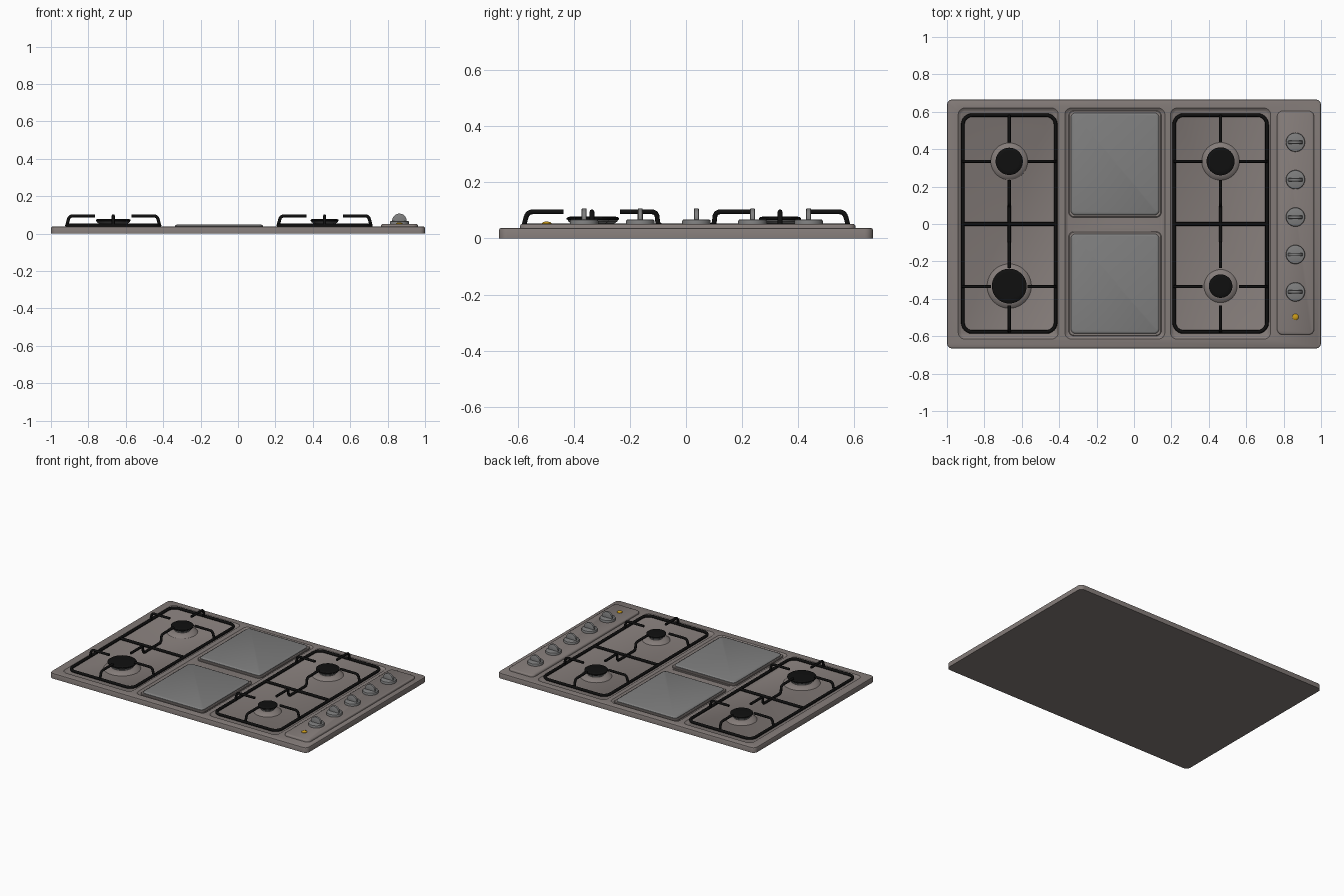
import bpy, bmesh, math
from mathutils import Vector

if "Cube" in bpy.data.objects:
    bpy.data.objects.remove(bpy.data.objects["Cube"])


def material(name, rgb):
    m = bpy.data.materials.new(name)
    m.diffuse_color = (*rgb, 1)
    m.use_nodes = True
    m.node_tree.nodes["Principled BSDF"].inputs["Base Color"].default_value = m.diffuse_color
    return m


STEEL = material("steel", (0.23, 0.20, 0.19))
BLACK = material("black_iron", (0.005, 0.005, 0.005))
GREY = material("grey_metal", (0.21, 0.21, 0.21))
AMBER = material("amber", (0.6, 0.33, 0.01))


def finish(ob, mat, angle=35):
    if mat:
        ob.data.materials.append(mat)
    bpy.ops.object.select_all(action='DESELECT')
    ob.select_set(True)
    bpy.context.view_layer.objects.active = ob
    bpy.ops.object.shade_smooth_by_angle(angle=math.radians(angle))
    return ob


def loft(name, rings, mat, angle=35):
    """Closed solid through a stack of equal-length rings."""
    bm = bmesh.new()
    loops = [[bm.verts.new(p) for p in r] for r in rings]
    n = len(loops[0])
    for a, b in zip(loops, loops[1:]):
        for i in range(n):
            j = (i + 1) % n
            bm.faces.new((a[i], a[j], b[j], b[i]))
    bm.faces.new(loops[0][::-1])
    bm.faces.new(loops[-1])
    bmesh.ops.recalc_face_normals(bm, faces=bm.faces)
    me = bpy.data.meshes.new(name)
    bm.to_mesh(me)
    bm.free()
    ob = bpy.data.objects.new(name, me)
    bpy.context.collection.objects.link(ob)
    return finish(ob, mat, angle)


def round_rect(x0, x1, y0, y1, r, z, seg=6):
    pts = []
    for k, (cx, cy) in enumerate([(x1 - r, y1 - r), (x0 + r, y1 - r), (x0 + r, y0 + r), (x1 - r, y0 + r)]):
        for i in range(seg + 1):
            a = math.pi / 2 * (k + i / seg)
            pts.append((cx + r * math.cos(a), cy + r * math.sin(a), z))
    return pts


def slab(name, x0, x1, y0, y1, r, layers, mat):
    """Rounded rectangle solid; layers are (inset, z)."""
    return loft(name, [round_rect(x0 + d, x1 - d, y0 + d, y1 - d, max(r - d, 0.004), z)
                       for d, z in layers], mat)


def lathe(name, x, y, profile, mat, n=40):
    return loft(name, [[(x + r * math.cos(2 * math.pi * i / n), y + r * math.sin(2 * math.pi * i / n), z)
                        for i in range(n)] for r, z in profile], mat)


def fillet(points, r, seg=5):
    """Round the inner corners of an open path."""
    p = [Vector(q) for q in points]
    out = [p[0]]
    for a, b, c in zip(p, p[1:], p[2:]):
        s, e = b + (a - b).normalized() * r, b + (c - b).normalized() * r
        for i in range(seg + 1):
            t = i / seg
            out.append(s * (1 - t) ** 2 + b * 2 * t * (1 - t) + e * t * t)
    return out + [p[-1]]


def rods(name, paths, radius, mat):
    """Round bars along paths of (points, closed)."""
    cu = bpy.data.curves.new(name, 'CURVE')
    cu.dimensions = '3D'
    cu.bevel_depth = radius
    cu.bevel_resolution = 2
    cu.use_fill_caps = True
    for pts, closed in paths:
        s = cu.splines.new('POLY')
        s.points.add(len(pts) - 1)
        for sp, q in zip(s.points, pts):
            sp.co = (*q, 1)
        s.use_cyclic_u = closed
    ob = bpy.data.objects.new(name, cu)
    bpy.context.collection.objects.link(ob)
    bpy.ops.object.select_all(action='DESELECT')
    ob.select_set(True)
    bpy.context.view_layer.objects.active = ob
    bpy.ops.object.convert(target='MESH')
    return finish(bpy.context.view_layer.objects.active, mat, 50)


# Base plate with three shallow pressed recesses
TOP, FLOOR = 0.037, 0.027
base = slab("base_plate", -1, 1, -0.666, 0.666, 0.03,
            [(0, 0), (0, TOP - 0.006), (0.002, TOP - 0.002), (0.006, TOP)], STEEL)
for x0, x1 in [(-0.94, -0.405), (-0.37, 0.165), (0.195, 0.73)]:
    cutter = slab("recess_cutter", x0, x1, -0.615, 0.62, 0.035,
                  [(0, TOP + 0.01), (0, TOP), (0.004, TOP - 0.003), (0.012, FLOOR + 0.002), (0.016, FLOOR)], None)
    cutter.hide_render = True
    mod = base.modifiers.new("recess", 'BOOLEAN')
    mod.object = cutter
    mod.operation = 'DIFFERENCE'
    mod.solver = 'EXACT'
    bpy.context.view_layer.objects.active = base
    bpy.ops.object.modifier_apply(modifier=mod.name)
    bpy.data.objects.remove(cutter)
finish(base, None)

# Centre hot plates, each on a steel rim
for label, y0, y1 in [("back", 0.04, 0.602), ("front", -0.594, -0.045)]:
    slab(label + "_plate_rim", -0.35, 0.147, y0 - 0.005, y1 + 0.005, 0.03,
         [(0, FLOOR - 0.003), (0, 0.034), (0.004, 0.037)], STEEL)
    slab(label + "_hot_plate", -0.337, 0.134, y0 + 0.008, y1 - 0.008, 0.025,
         [(0, 0.034), (0, 0.041), (0.004, 0.046), (0.01, 0.048)], GREY)
slab("divider_strip", -0.32, 0.12, -0.033, -0.024, 0.004, [(0, 0.024), (0, 0.031)], STEEL)

# Burners: pressed collar, metal body, black cap
LX, RX = -0.667, 0.463
for label, x, y, r in [("left_front", LX, -0.332, 0.093), ("left_back", LX, 0.335, 0.073),
                       ("right_front", RX, -0.332, 0.063), ("right_back", RX, 0.335, 0.075)]:
    lathe(label + "_collar", x, y, [(r + 0.028, FLOOR - 0.003), (r + 0.024, FLOOR + 0.002), (r + 0.008, 0.038),
                                    (r - 0.006, 0.043), (r - 0.02, 0.044)], STEEL)
    lathe(label + "_burner", x, y, [(r - 0.022, 0.04), (r - 0.02, 0.052), (r - 0.006, 0.06),
                                    (r - 0.003, 0.067)], GREY)
    lathe(label + "_cap", x, y, [(r - 0.003, 0.066), (r, 0.068), (r, 0.073), (r - 0.006, 0.077),
                                 (r - 0.02, 0.078)], BLACK)

# Pan supports: frame, cross bar and raised fingers around each burner
LOW, HIGH = 0.044, 0.095
for label, cx in [("left", LX), ("right", RX)]:
    x0, x1 = cx - 0.248, cx + 0.248
    rods(label + "_support_frame", [(round_rect(x0, x1, -0.577, 0.582, 0.05, LOW), True),
                                    ([(x0, 0, LOW), (x1, 0, LOW)], False)], 0.0095, BLACK)
    fingers = []
    for s in (-1, 1):
        by = 0.335 * s
        for t in (-1, 1):
            fingers.append((fillet([(cx + t * 0.248, by, LOW), (cx + t * 0.235, by, HIGH),
                                    (cx + t * 0.098, by, HIGH)], 0.02), False))
        fingers.append((fillet([(cx, s * 0.578, LOW), (cx, s * 0.565, HIGH), (cx, s * 0.436, HIGH)], 0.02), False))
        fingers.append((fillet([(cx, 0, LOW), (cx, s * 0.1, LOW), (cx, s * 0.104, HIGH),
                                (cx, s * 0.236, HIGH)], 0.02), False))
    rods(label + "_support_fingers", fingers, 0.0085, BLACK)

# Control panel
slab("control_panel", 0.765, 0.963, -0.592, 0.604, 0.03,
     [(0, TOP - 0.005), (0, 0.044), (0.003, 0.049), (0.007, 0.051)], STEEL)

# Knobs with half-round grips
KX = 0.863
for i in range(5):
    y = 0.437 - 0.2 * i
    lathe(f"knob_{i + 1}", KX, y, [(0.051, 0.048), (0.051, 0.061), (0.049, 0.066), (0.044, 0.068)], GREY)
    arc = [(0.039 * math.cos(math.pi * k / 16), 0.068 + 0.039 * math.sin(math.pi * k / 16)) for k in range(17)]
    arc = [(0.039, 0.062)] + arc + [(-0.039, 0.062)]
    rings = []
    for dy, s in [(-0.009, 0.92), (-0.007, 1), (0.007, 1), (0.009, 0.92)]:
        rings.append([(KX + a * s, y + dy, 0.062 + (b - 0.062) * s) for a, b in arc])
    loft(f"knob_{i + 1}_grip", rings, GREY)

# Indicator light
lathe("indicator_light", KX, -0.497, [(0.017, 0.048), (0.017, 0.054), (0.013, 0.058), (0.006, 0.06)], AMBER, 20)
